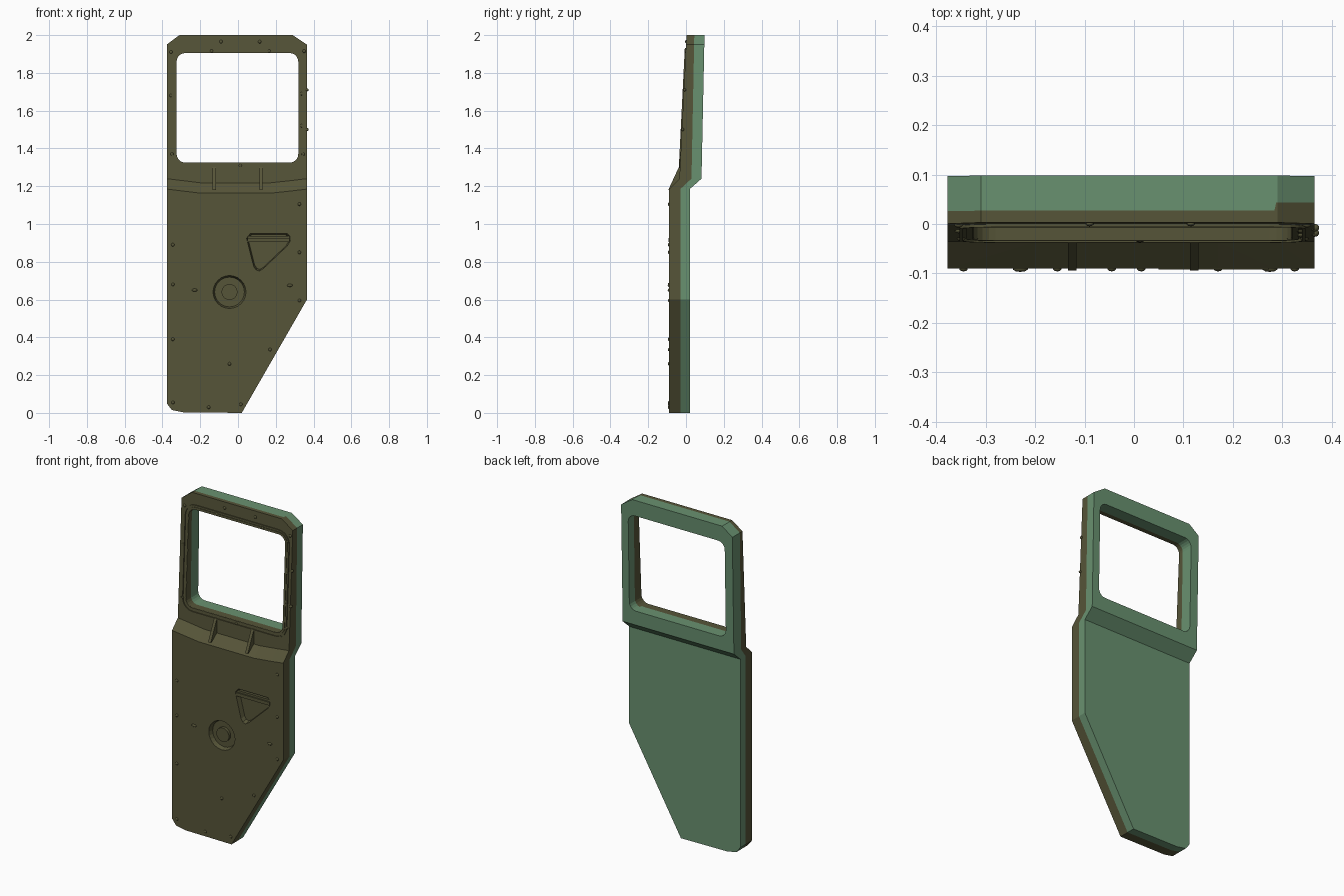
import bpy, bmesh, math
from mathutils import Matrix

if "Cube" in bpy.data.objects:
    bpy.data.objects.remove(bpy.data.objects["Cube"])


def material(name, rgb):
    m = bpy.data.materials.new(name)
    m.diffuse_color = (*rgb, 1)
    m.use_nodes = True
    m.node_tree.nodes["Principled BSDF"].inputs["Base Color"].default_value = m.diffuse_color
    return m


OLIVE = material("olive_paint", (0.093, 0.090, 0.040))
GREEN = material("interior_green", (0.141, 0.283, 0.162))
Z1, Z2 = 1.185, 1.24            # lower and upper crease heights


def finish(bm, name, mat):
    bmesh.ops.recalc_face_normals(bm, faces=bm.faces)
    me = bpy.data.meshes.new(name)
    bm.to_mesh(me)
    bm.free()
    me.materials.append(mat)
    ob = bpy.data.objects.new(name, me)
    bpy.context.collection.objects.link(ob)
    return ob


def stepped(z, low, mid, top):
    if z <= Z1 + 1e-4:
        return low
    if z < Z2 - 0.03:
        return low + (mid - low) * (z - Z1) / (Z2 - Z1)
    return mid + (top - mid) * (z - Z2) / (2 - Z2)


def front_y(x, z):
    return stepped(z, -0.09, -0.035, 0.003)


def seam_y(x, z):
    off = 0.017 if x > 0.286 and z > Z1 + 0.01 else 0
    return stepped(z, -0.03, 0.012, 0.027) + off


def back_y(x, z):
    return stepped(z, 0.02, 0.082, 0.098)


OUTLINE = [(-0.29, 0.003), (0.02, 0), (0.365, 0.6), (0.365, 1.95), (0.29, 2),
           (-0.31, 2), (-0.377, 1.95), (-0.377, 0.05), (-0.35, 0.015)]


def slab(name, ya, yb, mat, bow):
    """Door outline, creased at the waist, between two depth functions."""
    bm = bmesh.new()
    bm.faces.new([bm.verts.new((x, 0, z)) for x, z in OUTLINE])
    cuts = [((0, 0, z), (0, 0, 1)) for z in (Z1, Z2)]
    cuts += [((x, 0, 0), (1, 0, 0)) for x in (-0.2, 0.17, 0.284, 0.288)]
    for co, no in cuts:
        bmesh.ops.bisect_plane(bm, geom=bm.verts[:] + bm.edges[:] + bm.faces[:],
                               plane_co=co, plane_no=no, dist=1e-5)
    verts, faces = bm.verts[:], bm.faces[:]
    rim = [e for e in bm.edges if e.is_boundary]
    far = {v: bm.verts.new((v.co.x, yb(v.co.x, v.co.z), v.co.z)) for v in verts}
    for f in faces:
        bm.faces.new([far[v] for v in reversed(f.verts)])
    for e in rim:
        a, b = e.verts
        bm.faces.new((a, b, far[b], far[a]))
    for v in verts:
        x, z = v.co.x, v.co.z
        v.co.y = ya(x, z)
        if bow and (abs(z - Z1) < 1e-3 or abs(z - Z2) < 1e-3):
            edge = 0.377 if x < 0 else 0.365
            v.co.z -= 0.022 * min(1, (edge - abs(x)) / 0.18)
            if z > Z1 + 0.01:
                v.co.y = ya(x, v.co.z)
    bmesh.ops.recalc_face_normals(bm, faces=bm.faces)
    bmesh.ops.triangulate(bm, faces=bm.faces[:])
    return finish(bm, name, mat)


def prism(name, pts, y0, y1, mat=OLIVE, taper=1.0):
    """Outline in x,z run from y0 to y1, scaled about its centre at y1."""
    bm = bmesh.new()
    cx = sum(p[0] for p in pts) / len(pts)
    cz = sum(p[1] for p in pts) / len(pts)
    a = [bm.verts.new((x, y0, z)) for x, z in pts]
    b = [bm.verts.new((cx + (x - cx) * taper, y1, cz + (z - cz) * taper)) for x, z in pts]
    bm.faces.new(a)
    bm.faces.new(b[::-1])
    for i in range(len(pts)):
        j = (i + 1) % len(pts)
        bm.faces.new((a[i], a[j], b[j], b[i]))
    return finish(bm, name, mat)


def circle(cx, cz, r, n=24):
    return [(cx + r * math.cos(i * math.tau / n), cz + r * math.sin(i * math.tau / n)) for i in range(n)]


def rounded_rect(hw, hh, r, cx=-0.003, cz=1.615, n=5):
    pts = []
    for k, (sx, sz) in enumerate([(1, 1), (-1, 1), (-1, -1), (1, -1)]):
        for i in range(n + 1):
            t = (k + i / n) * math.pi / 2
            pts.append((cx + sx * (hw - r) + r * math.cos(t), cz + sz * (hh - r) + r * math.sin(t)))
    return pts


def cut(ob, cutter):
    m = ob.modifiers.new("cut", 'BOOLEAN')
    m.operation, m.solver, m.object = 'DIFFERENCE', 'EXACT', cutter
    bpy.context.view_layer.objects.active = ob
    bpy.ops.object.modifier_apply(modifier=m.name)


def box(name, x0, x1, y0, y1, z0, z1):
    return prism(name, [(x0, z0), (x1, z0), (x1, z1), (x0, z1)], y0, y1)


# Outer skin and inner lining
skin = slab("outer_skin", front_y, seam_y, OLIVE, True)
lining = slab("inner_lining", seam_y, back_y, GREEN, False)

# Window opening, round dish and handle pocket
POCKET = [(0.045, 0.925), (0.05, 0.905), (0.083, 0.775), (0.095, 0.757), (0.113, 0.751),
          (0.132, 0.762), (0.262, 0.885), (0.277, 0.91), (0.275, 0.935), (0.262, 0.95), (0.065, 0.95)]
window = prism("window_cutter", rounded_rect(0.322, 0.29, 0.045), -0.3, 0.3)
dish = prism("dish_cutter", circle(-0.045, 0.64, 0.0875), -0.0905, -0.065, taper=0.9)
pocket = prism("pocket_cutter", POCKET, -0.0905, -0.062, taper=0.92)
cut(lining, window)
for c in (window, dish, pocket):
    cut(skin, c)
for c in (window, dish, pocket):
    bpy.data.objects.remove(c)
prism("dish_boss", circle(-0.045, 0.64, 0.042), -0.082, -0.06)
box("handle_bar", 0.05, 0.273, -0.092, -0.074, 0.905, 0.925)
box("handle_lip", 0.047, 0.275, -0.084, -0.06, 0.925, 0.937)


def ring(name, grow_out, grow_in, h):
    """Raised band following the window edge on the sloping skin."""
    bm = bmesh.new()
    loops = []
    for g, lift in ((grow_out, 0.002), (grow_out, -h), (grow_in, -h), (grow_in, 0.002)):
        pts = rounded_rect(0.322 + g, 0.29 + g, 0.045 + g)
        loops.append([bm.verts.new((x, front_y(x, z) + lift, z)) for x, z in pts])
    n = len(loops[0])
    for k in range(4):
        a, b = loops[k], loops[(k + 1) % 4]
        for i in range(n):
            j = (i + 1) % n
            bm.faces.new((a[i], a[j], b[j], b[i]))
    return finish(bm, name, OLIVE)


ring("window_seal_outer", 0.028, 0.021, 0.006)
ring("window_seal_inner", 0.014, 0.0005, 0.003)

# Gusset ribs over the waist crease
for i, x in enumerate((-0.125, 0.122)):
    bm = bmesh.new()
    prof = [(-0.088, 1.18), (-0.094, 1.18), (-0.036, 1.305), (-0.029, 1.305), (-0.034, 1.22)]
    l, r = [[bm.verts.new((x + s, y, z)) for y, z in prof] for s in (-0.009, 0.009)]
    bm.faces.new(l)
    bm.faces.new(r[::-1])
    for k in range(5):
        m = (k + 1) % 5
        bm.faces.new((l[k], l[m], r[m], r[k]))
    finish(bm, f"rib_{i + 1}", OLIVE)

# Domed bolts: x, z positions on the skin
BOLTS = [(-0.09, 1.965), (0.115, 1.965), (-0.355, 1.91), (0.35, 1.915), (-0.14, 1.915), (0.165, 1.915),
         (-0.355, 1.68), (0.337, 1.69), (0.337, 1.52), (-0.35, 1.37), (0.345, 1.37), (0.012, 1.31),
         (0.325, 1.105), (-0.345, 0.89), (0.325, 0.85), (-0.345, 0.68), (0.325, 0.595), (-0.345, 0.39),
         (0.17, 0.335), (-0.345, 0.055), (-0.155, 0.03), (0.015, 0.045), (-0.045, 0.26)]
bm = bmesh.new()


def bolt(x, y, z, sx, sy, sz):
    bmesh.ops.create_uvsphere(bm, u_segments=10, v_segments=6, radius=1,
                              matrix=Matrix.Translation((x, y, z)) @ Matrix.Diagonal((sx, sy, sz, 1)))


for x, z in BOLTS:
    bolt(x, front_y(x, z), z, 0.009, 0.006, 0.009)
for x, z in ((-0.23, 0.65), (0.275, 0.675)):
    bolt(x, -0.09, z, 0.016, 0.007, 0.008)
for z in (1.71, 1.5):
    bolt(0.366, front_y(0, z) + 0.004, z, 0.009, 0.008, 0.008)
bolts = finish(bm, "bolts", OLIVE)
for p in bolts.data.polygons:
    p.use_smooth = True
